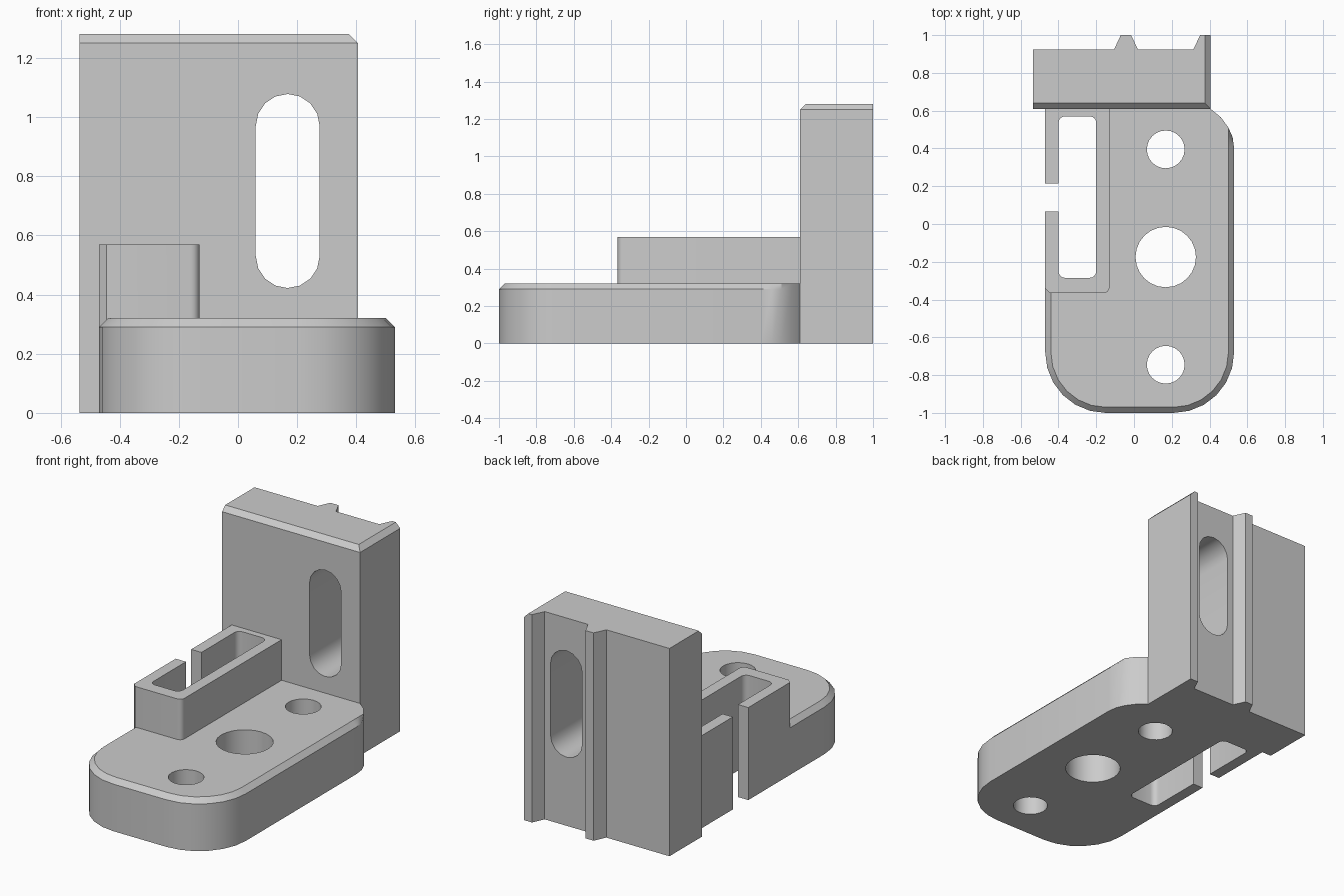
import bpy, bmesh
from math import sin, cos, pi
from mathutils import Vector

cube = bpy.data.objects.get("Cube")
if cube:
    bpy.data.objects.remove(cube, do_unlink=True)

grey = bpy.data.materials.new("light_grey")
grey.use_nodes = True
colour = (0.6, 0.6, 0.6, 1)
grey.diffuse_color = colour
grey.node_tree.nodes["Principled BSDF"].inputs["Base Color"].default_value = colour


def arc(cx, cy, r, start, end, steps):
    """Points on an arc; angles are in quarter turns."""
    angles = [(start + (end - start) * i / steps) * pi / 2 for i in range(steps + 1)]
    return [(cx + r * cos(a), cy + r * sin(a)) for a in angles]


def rounded_rect(x0, x1, y0, y1, r, steps):
    return (arc(x0 + r, y0 + r, r, 2, 3, steps) + arc(x1 - r, y0 + r, r, 3, 4, steps)
            + arc(x1 - r, y1 - r, r, 0, 1, steps) + arc(x0 + r, y1 - r, r, 1, 2, steps))


def loft(name, rings, cuts=()):
    """Closed solid through rings of 3D points, trimmed by (point, normal) planes."""
    bm = bmesh.new()
    loops = [[bm.verts.new(p) for p in ring] for ring in rings]
    n = len(loops[0])
    for low, high in zip(loops, loops[1:]):
        for i in range(n):
            j = (i + 1) % n
            bm.faces.new((low[i], low[j], high[j], high[i]))
    bm.faces.new(loops[0][::-1])
    bm.faces.new(loops[-1])
    for point, normal in cuts:
        bmesh.ops.bisect_plane(bm, geom=bm.verts[:] + bm.edges[:] + bm.faces[:],
                               plane_co=Vector(point), plane_no=Vector(normal),
                               clear_outer=True)
        bmesh.ops.holes_fill(bm, edges=[e for e in bm.edges if e.is_boundary], sides=0)
    bmesh.ops.recalc_face_normals(bm, faces=bm.faces[:])
    mesh = bpy.data.meshes.new(name)
    bm.to_mesh(mesh)
    bm.free()
    mesh.materials.append(grey)
    obj = bpy.data.objects.new(name, mesh)
    bpy.context.collection.objects.link(obj)
    return obj


def prism(name, outline, z0, z1, cuts=()):
    return loft(name, [[(x, y, z) for x, y in outline] for z in (z0, z1)], cuts)


def combine(target, other, operation):
    mod = target.modifiers.new(operation.lower(), 'BOOLEAN')
    mod.object, mod.operation, mod.solver = other, operation, 'EXACT'
    bpy.context.view_layer.objects.active = target
    bpy.ops.object.modifier_apply(modifier=mod.name)
    bpy.data.objects.remove(other, do_unlink=True)


# Base plate: rounded front corners, softened rear corner, chamfered top rim
C = 0.03
R = 0.32
rear = [(0.53, 0.40), (0.522, 0.46), (0.50, 0.51), (0.46, 0.565), (0.405, 0.61), (0.40, 0.65)]


def base_outline(inset):
    front = (arc(-0.47 + R, -1 + R, R - inset, 2, 3, 6)
             + arc(0.53 - R, -1 + R, R - inset, 3, 4, 6))
    back = [(min(x, 0.53 - inset), y) for x, y in rear]
    return front + back + [(-0.47 + inset, 0.65)]


bracket = loft("mounting_bracket", [
    [(x, y, z) for x, y in base_outline(inset)]
    for z, inset in ((0, 0), (0.29, 0), (0.32, C))])

# Clip housing beside the base
housing = prism("clip_housing", [(-0.47, -0.34), (-0.445, -0.365)]
                + arc(-0.16, -0.335, 0.03, 3, 4, 4)
                + [(-0.13, 0.65), (-0.47, 0.65)], 0, 0.57)

# Upright wall with two rear ribs, chamfered along its front and left top edges
wall = prism("upright_wall", [
    (-0.535, 0.61), (0.405, 0.61), (0.405, 1), (0.35, 1), (0.315, 0.925),
    (0.02, 0.925), (-0.015, 1), (-0.07, 1), (-0.105, 0.925), (-0.535, 0.925)],
    0, 1.28,
    cuts=[((0, 0.61, 1.25), (0, -1, 1)), ((0.405, 0, 1.25), (1, 0, 1))])

combine(bracket, housing, 'UNION')
combine(bracket, wall, 'UNION')

# Housing pocket and its side opening
combine(bracket, prism("pocket_cutter", rounded_rect(-0.40, -0.20, -0.285, 0.57, 0.035, 4),
                       -0.1, 0.7), 'DIFFERENCE')
combine(bracket, prism("opening_cutter", [(-0.6, 0.065), (-0.3, 0.065), (-0.3, 0.215),
                                          (-0.6, 0.215)], -0.1, 0.7), 'DIFFERENCE')

# Three bolt holes
for y, r in ((0.395, 0.1), (-0.175, 0.16), (-0.745, 0.1)):
    combine(bracket, prism("hole_cutter", arc(0.168, y, r, 0, 4, 24)[:-1], -0.1, 0.5),
            'DIFFERENCE')

# Long slot through the wall
slot = arc(0.168, 0.97, 0.108, 0, 2, 8) + arc(0.168, 0.53, 0.108, 2, 4, 8)
combine(bracket, loft("slot_cutter", [[(x, y, z) for x, z in slot] for y in (0.4, 1.2)]),
        'DIFFERENCE')

bpy.ops.object.select_all(action='DESELECT')
bracket.select_set(True)
bpy.context.view_layer.objects.active = bracket
bpy.ops.object.shade_smooth_by_angle()
